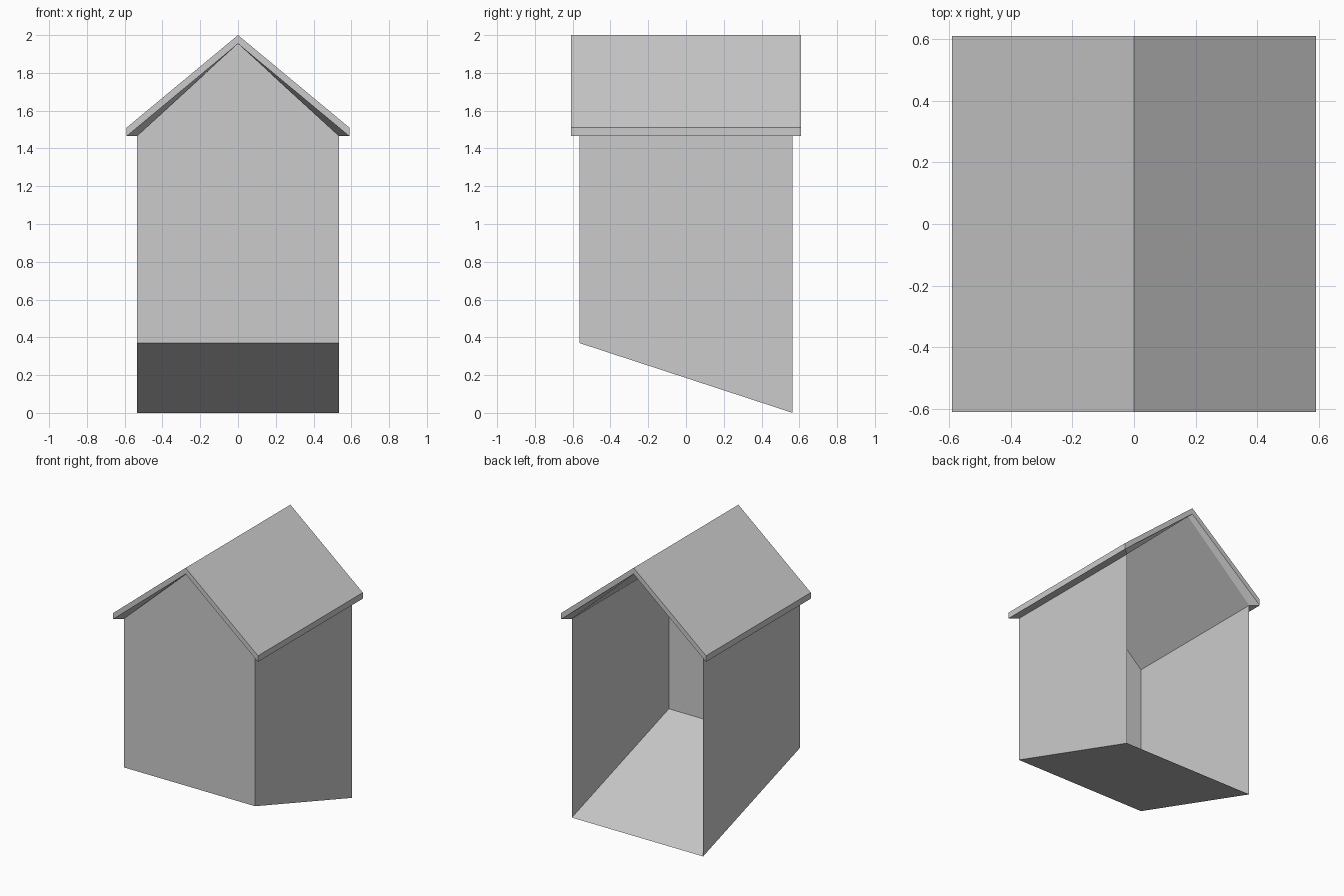
import bpy
import bmesh

cube = bpy.data.objects.get("Cube")
if cube:
    bpy.data.objects.remove(cube, do_unlink=True)

grey = bpy.data.materials.new("light_grey")
grey.use_nodes = True
colour = (0.6, 0.6, 0.6, 1)
grey.diffuse_color = colour
grey.node_tree.nodes["Principled BSDF"].inputs["Base Color"].default_value = colour

# Main dimensions
WALL_X, WALL_Y = 0.535, 0.565
ROOF_X, ROOF_Y = 0.59, 0.61
EAVE, EAVE_TOP = 1.465, 1.51
RIDGE_IN, RIDGE = 1.955, 2.0
FRONT_SILL = 0.37


def mirrored_sheet(name, faces):
    """Build the left half from corner lists and mirror it across x = 0."""
    bm = bmesh.new()
    for corners in faces:
        bm.faces.new([bm.verts.new(c) for c in corners])
    bmesh.ops.remove_doubles(bm, verts=bm.verts, dist=0.0001)
    mesh = bpy.data.meshes.new(name)
    bm.to_mesh(mesh)
    bm.free()
    mesh.materials.append(grey)
    obj = bpy.data.objects.new(name, mesh)
    bpy.context.collection.objects.link(obj)
    mod = obj.modifiers.new("mirror", 'MIRROR')
    mod.use_clip = True
    return obj


def strip(p, q, y):
    """Sheet spanning front to back between two (x, z) profile points."""
    return [(p[0], -y, p[1]), (p[0], y, p[1]), (q[0], y, q[1]), (q[0], -y, q[1])]


# Front gable wall
mirrored_sheet("front_wall", [[
    (0, -WALL_Y, FRONT_SILL), (WALL_X, -WALL_Y, FRONT_SILL),
    (WALL_X, -WALL_Y, EAVE), (0, -WALL_Y, RIDGE_IN)]])

# Side walls with a slanted lower edge
mirrored_sheet("side_walls", [[
    (WALL_X, -WALL_Y, FRONT_SILL), (WALL_X, WALL_Y, 0),
    (WALL_X, WALL_Y, EAVE), (WALL_X, -WALL_Y, EAVE)]])

# Sloping floor; the back stays open
mirrored_sheet("sloping_floor", [[
    (0, -WALL_Y, FRONT_SILL), (0, WALL_Y, 0),
    (WALL_X, WALL_Y, 0), (WALL_X, -WALL_Y, FRONT_SILL)]])

# Roof: outer slope, eave edge, flat eave underside and inner ceiling
roof = [
    strip((ROOF_X, EAVE_TOP), (0, RIDGE), ROOF_Y)[::-1],
    strip((ROOF_X, EAVE), (ROOF_X, EAVE_TOP), ROOF_Y),
    strip((WALL_X, EAVE), (0, RIDGE_IN), WALL_Y),
    [(WALL_X, -WALL_Y, EAVE), (WALL_X, WALL_Y, EAVE),
     (ROOF_X, ROOF_Y, EAVE), (ROOF_X, -ROOF_Y, EAVE)],
]
# Gable boards and their undersides at both ends
for s in (-1, 1):
    board = [(0, s * ROOF_Y, RIDGE_IN), (ROOF_X, s * ROOF_Y, EAVE),
             (ROOF_X, s * ROOF_Y, EAVE_TOP), (0, s * ROOF_Y, RIDGE)]
    soffit = [(0, s * ROOF_Y, RIDGE_IN), (0, s * WALL_Y, RIDGE_IN),
              (WALL_X, s * WALL_Y, EAVE), (ROOF_X, s * ROOF_Y, EAVE)]
    roof += [board[::-s], soffit[::-s]]
# Face windings follow the outward side
roof[0].reverse()
roof[0] = roof[0][::-1]
mirrored_sheet("gable_roof", roof)
